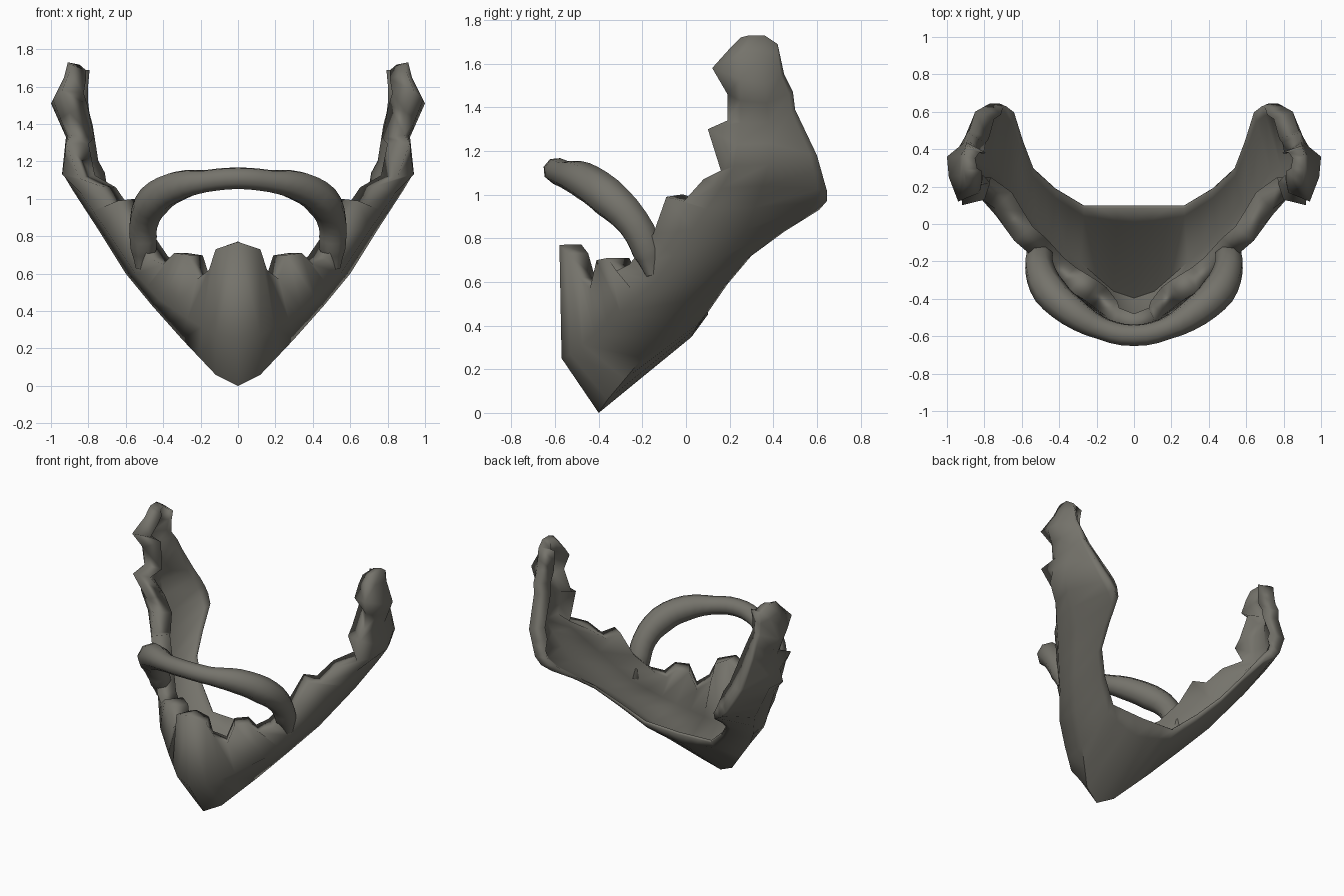
import bpy, bmesh, math
from mathutils import Vector

if "Cube" in bpy.data.objects:
    bpy.data.objects.remove(bpy.data.objects["Cube"])

hair = bpy.data.materials.new("grey_hair")
hair.diffuse_color = (0.178, 0.172, 0.148, 1)
hair.use_nodes = True
hair.node_tree.nodes["Principled BSDF"].inputs["Base Color"].default_value = hair.diffuse_color

# jagged upper edge, one point per station from chin centre to sideburn tip
EDGE = [(0, -.58, .77), (.12, -.54, .73), (.155, -.49, .62), (.22, -.44, .57),
        (.26, -.41, .70), (.34, -.36, .71), (.40, -.32, .65), (.47, -.26, .68),
        (.57, -.15, .82), (.64, -.09, .99), (.69, -.01, .97), (.74, .08, 1.07),
        (.85, .16, 1.11), (.92, .10, 1.30), (.89, .19, 1.34), (.90, .19, 1.46),
        (.94, .12, 1.58), (.90, .21, 1.68), (.90, .25, 1.72)]

# sparse guide lines: station number -> point, interpolated between
FRONT = {0: (0, -.57, .25), 1: (.12, -.53, .27), 3: (.27, -.42, .36), 5: (.42, -.30, .46),
         7: (.55, -.14, .60), 9: (.71, .03, .84), 11: (.84, .16, 1.03), 12: (.94, .22, 1.13),
         14: (.91, .25, 1.33), 16: (.99, .25, 1.53), 17: (.93, .26, 1.65), 18: (.91, .29, 1.73)}
JAW = {0: (0, -.40, 0), 1: (.12, -.36, .06), 3: (.30, -.20, .25), 5: (.46, -.08, .43),
       7: (.60, .08, .60), 9: (.75, .28, .84), 11: (.88, .35, 1.04), 12: (.94, .38, 1.14),
       14: (.92, .38, 1.33), 16: (1.0, .36, 1.51), 17: (.93, .36, 1.64), 18: (.91, .36, 1.73)}
NECK = {0: (0, .10, .45), 3: (.27, .10, .46), 5: (.42, .19, .59), 7: (.54, .30, .72),
        8: (.60, .45, .83), 9: (.66, .61, .93), 10: (.72, .645, .97), 11: (.77, .645, 1.02),
        13: (.85, .60, 1.18), 14: (.88, .50, 1.39), 15: (.89, .49, 1.47),
        16: (.89, .45, 1.55), 18: (.90, .42, 1.69)}


def sample(guide, i):
    lo = max(k for k in guide if k <= i)
    hi = min(k for k in guide if k >= i)
    t = 0 if hi == lo else (i - lo) / (hi - lo)
    return Vector(guide[lo]).lerp(Vector(guide[hi]), t)


def smooth(ob, angle):
    bpy.ops.object.select_all(action='DESELECT')
    ob.select_set(True)
    bpy.context.view_layer.objects.active = ob
    bpy.ops.object.shade_smooth_by_angle(angle=math.radians(angle))


# beard: half sheet lofted between guide lines, mirrored and thickened inward
bm = bmesh.new()
rows = []
weights = []
for i, e in enumerate(EDGE):
    jaw, neck = sample(JAW, i), sample(NECK, i)
    lip = jaw.lerp(neck, .85)
    lip.z -= .035 * max(0, 1 - i / 8)          # rolled lip under the chin
    pts = [Vector(e), sample(FRONT, i), jaw, lip, neck]
    rows.append([bm.verts.new(p) for p in pts])
    # rolled thick at the face edge and sideburn, a thin shell elsewhere
    s = min(1, max(0, (i - 8) / 4))
    top = .8 if i < 3 or i > 16 else 1
    weights += [top, .3 + .3 * s, .15 + .35 * s, .15 + .5 * s, .15 + .75 * s]
for a, b in zip(rows, rows[1:]):
    for j in range(4):
        bm.faces.new((a[j], a[j + 1], b[j + 1], b[j]))
me = bpy.data.meshes.new("beard")
bm.to_mesh(me)
bm.free()
me.materials.append(hair)
beard = bpy.data.objects.new("beard", me)
bpy.context.collection.objects.link(beard)

group = beard.vertex_groups.new(name="thickness")
for v, w in zip(me.vertices, weights):
    group.add([v.index], w, 'REPLACE')
mirror = beard.modifiers.new("mirror", 'MIRROR')
mirror.use_clip = True
thick = beard.modifiers.new("thickness", 'SOLIDIFY')
thick.thickness = .125
thick.offset = -1
thick.vertex_group = "thickness"
smooth(beard, 55)

# moustache: tapering tube arching over the mouth, ends sunk into the beard
HALF = [(0, -.595, 1.11, .06), (.17, -.56, 1.095, .062), (.33, -.47, 1.065, .085),
        (.45, -.36, .99, .093), (.505, -.24, .87, .08), (.505, -.175, .74, .075),
        (.515, -.15, .63, .035)]
path = [(-x, y, z, r) for x, y, z, r in HALF[:0:-1]] + HALF
cu = bpy.data.curves.new("moustache", 'CURVE')
cu.dimensions = '3D'
cu.bevel_depth = 1
cu.bevel_resolution = 2
cu.resolution_u = 3
cu.use_fill_caps = True
sp = cu.splines.new('BEZIER')
sp.bezier_points.add(len(path) - 1)
for p, (x, y, z, r) in zip(sp.bezier_points, path):
    p.co = (x, y, z)
    p.radius = r
    p.handle_left_type = p.handle_right_type = 'AUTO'
cu.materials.append(hair)
moustache = bpy.data.objects.new("moustache", cu)
bpy.context.collection.objects.link(moustache)
bpy.ops.object.select_all(action='DESELECT')
moustache.select_set(True)
bpy.context.view_layer.objects.active = moustache
bpy.ops.object.convert(target='MESH')
smooth(bpy.context.object, 60)
